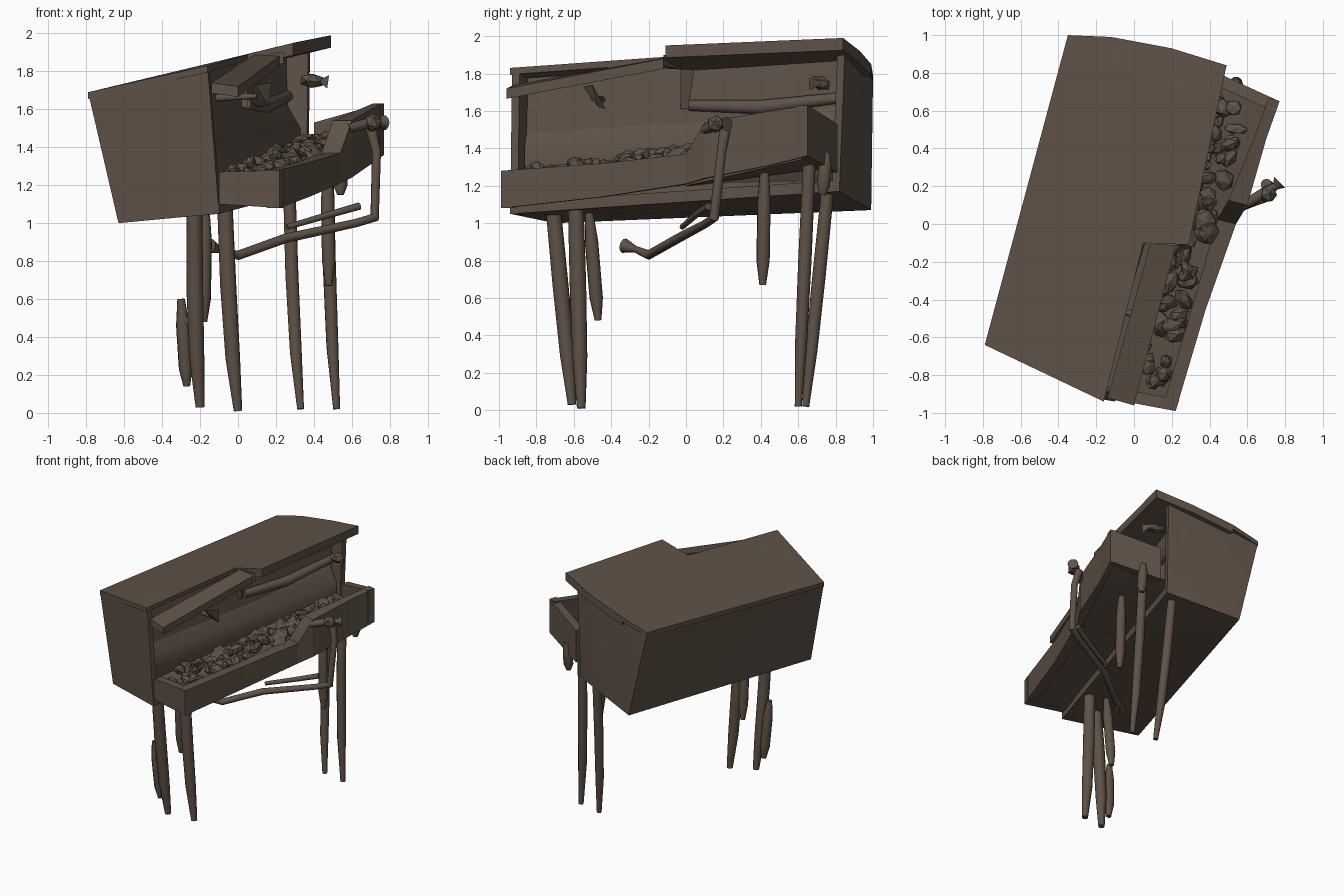
import bpy
import bmesh
import random
from math import radians
from mathutils import Vector

random.seed(4)

default_cube = bpy.data.objects.get("Cube")
if default_cube:
    bpy.data.objects.remove(default_cube, do_unlink=True)

# Single weathered wood colour
wood = bpy.data.materials.new("weathered_brown_wood")
wood.use_nodes = True
wood_colour = (.112, .083, .062, 1)
wood.diffuse_color = wood_colour
shader = wood.node_tree.nodes["Principled BSDF"]
shader.inputs["Base Color"].default_value = wood_colour
shader.inputs["Roughness"].default_value = .9


def select_only(obj):
    bpy.ops.object.select_all(action="DESELECT")
    obj.select_set(True)
    bpy.context.view_layer.objects.active = obj


def finish(obj):
    obj.data.materials.clear()
    obj.data.materials.append(wood)
    select_only(obj)
    bpy.ops.object.shade_smooth_by_angle(angle=radians(40))
    return obj


def solid(name, points, thickness=0):
    """Convex block around the points, optionally thickened downwards."""
    bm = bmesh.new()
    for point in points:
        bm.verts.new(point)
        if thickness:
            bm.verts.new(Vector(point) - Vector((0, 0, thickness)))
    hull = bmesh.ops.convex_hull(bm, input=bm.verts)
    loose = set(hull["geom_interior"]) | set(hull["geom_unused"])
    bmesh.ops.delete(bm, geom=[g for g in loose if isinstance(g, bmesh.types.BMVert)],
                     context="VERTS")
    bmesh.ops.recalc_face_normals(bm, faces=bm.faces)
    mesh = bpy.data.meshes.new(name)
    bm.to_mesh(mesh)
    bm.free()
    obj = bpy.data.objects.new(name, mesh)
    bpy.context.collection.objects.link(obj)
    return finish(obj)


def branch(name, points, radii):
    """Tapered rod through the points."""
    curve = bpy.data.curves.new(name, "CURVE")
    curve.dimensions = "3D"
    curve.bevel_depth = 1
    curve.bevel_resolution = 3
    curve.use_fill_caps = True
    spline = curve.splines.new("POLY")
    spline.points.add(len(points) - 1)
    for target, point, radius in zip(spline.points, points, radii):
        target.co = (*point, 1)
        target.radius = radius
    obj = bpy.data.objects.new(name, curve)
    bpy.context.collection.objects.link(obj)
    select_only(obj)
    bpy.ops.object.convert(target="MESH")
    return finish(bpy.context.view_layer.objects.active)


def lump(name, centre, size):
    """Irregular pebble."""
    bpy.ops.mesh.primitive_ico_sphere_add(subdivisions=1, radius=1, location=centre)
    obj = bpy.context.object
    obj.name = name
    obj.scale = size
    obj.rotation_euler = [random.uniform(-.6, .6) for axis in range(3)]
    return finish(obj)


# Cabinet corners, top and bottom, at the near and far ends
near_back_top = Vector((-.79, -.64, 1.69))
near_front_top = Vector((-.16, -.93, 1.82))
near_back_low = Vector((-.63, -.7, 1))
near_front_low = Vector((-.1, -.94, 1.05))
far_back_top = Vector((-.35, 1, 1.78))
far_front_top = Vector((.38, .85, 1.94))
far_back_low = Vector((-.18, .99, 1.07))
far_front_low = Vector((.37, .82, 1.17))
recess = .16

near_wall = [near_front_top, near_front_low,
             near_front_top.lerp(near_back_top, recess),
             near_front_low.lerp(near_back_low, recess)]
far_wall = [far_front_top, far_front_low,
            far_front_top.lerp(far_back_top, recess),
            far_front_low.lerp(far_back_low, recess)]

# Cabinet body with an open front framed by end walls and a floor
solid("cabinet_body", [near_back_top, near_back_low, far_back_top, far_back_low]
      + near_wall[2:] + far_wall[2:])
along = Vector((.01, .04, 0))
solid("near_end_wall", near_wall + [p + along for p in near_wall])
solid("far_end_wall", far_wall + [p - along for p in far_wall])
lift = Vector((0, 0, .06))
floor = [near_wall[1], near_wall[3], far_wall[1], far_wall[3]]
solid("cabinet_floor", floor + [p + lift for p in floor])

# Sloping roof, with a canopy projecting over the far half
ridge = [(.05, -.1, 1.89), (-.12, .99, 1.85)]
solid("roof", [near_back_top, near_front_top + Vector((0, -.01, .01)),
               (-.35, 1, 1.79)] + ridge, .035)
solid("roof_canopy", ridge + [(.29, -.11, 1.95), (.49, .84, 1.99), (.2, .93, 1.92)], .065)

# Fallen plank, post and folds of the inner wall
solid("loose_plank", [(-.14, -.92, 1.74), (0, -.96, 1.72), (.22, -.12, 1.88),
                      (.09, -.09, 1.89)], .055)
solid("plank_bracket", [(.05, -.1, 1.89), (.24, -.12, 1.9), (.06, -.02, 1.88)], .06)
solid("inner_post", [(-.02, -.02, 1.86), (.05, -.03, 1.86), (.02, .04, 1.86)], .25)
outward = Vector((.08, -.02, 0))
fold = []
for corner, height in [(near_wall[2] + along, 1.54), (far_wall[2] - along * 1.5, 1.64)]:
    high = Vector((corner.x, corner.y, height))
    low = high - Vector((0, 0, .14))
    fold += [high, low + outward, low - Vector((0, 0, .3)), low + outward - Vector((0, 0, .2))]
solid("inner_wall_fold", fold)
branch("upper_ledge", [(.04, .02, 1.63), (.15, .4, 1.62), (.26, .82, 1.67)],
       [.03, .04, .03])

# Trough stations: outer edge position, low height, rim height, rim width
stations = [
    (.22, -.99, 1.08, 1.28, .07),
    (.38, -.45, 1.14, 1.32, .07),
    (.54, 0, 1.21, 1.37, .1),
    (.6, .1, 1.24, 1.54, .1),
    (.7, .45, 1.31, 1.6, .06),
    (.77, .65, 1.36, 1.63, .06),
]


def wall_section(x, y, low, rim, width):
    return [(x, y, low), (x, y, rim), (x - width, y + width / 4, rim),
            (x - width, y + width / 4, low)]


for first, second in zip(stations, stations[1:]):
    solid("trough_front_wall", wall_section(*first) + wall_section(*second))

across = Vector((.02, .06, 0))
near_end = [Vector(p) for p in [(.22, -.99, 1.08), (.22, -.99, 1.28),
                                (-.1, -.93, 1.1), (-.1, -.93, 1.27)]]
far_end = [Vector(p) for p in [(.77, .65, 1.36), (.77, .65, 1.63),
                               (.42, .81, 1.27), (.42, .81, 1.53)]]
solid("trough_near_end", near_end + [p + across for p in near_end])
solid("trough_far_end", far_end + [p - across for p in far_end])
solid("trough_bed_near", [(.2, -.97, 1.2), (.5, 0, 1.32), (.06, .05, 1.32),
                          (-.2, -.85, 1.21)], .11)
solid("trough_bed_far", [(.5, 0, 1.32), (.72, .62, 1.46), (.28, .8, 1.42),
                         (.06, .05, 1.32)], .12)

# Rubble heaped in the trough
bed_start, bed_end = Vector((.06, -.84, 1.25)), Vector((.5, .64, 1.43))
sideways = Vector((.1, -.03, 0))
count = 90
for step in range(count):
    place = bed_start.lerp(bed_end, step / count) + sideways * random.uniform(-1.2, .9)
    place.z += random.uniform(-.02, .04)
    lump("rubble", place, [random.uniform(.03, .07), random.uniform(.03, .08),
                           random.uniform(.02, .05)])

# Small ornaments on the inner wall
lump("far_ornament", (.39, .72, 1.75), (.07, .06, .04))
solid("far_ornament_tail", [(.42, .7, 1.75), (.48, .66, 1.78), (.47, .66, 1.71),
                            (.44, .74, 1.75)])
solid("near_ornament", [(.09, -.55, 1.73), (.18, -.5, 1.74), (.1, -.43, 1.61),
                        (.06, -.47, 1.64), (.16, -.47, 1.62)])
branch("ornament_stalk", [(-.12, -.45, 1.66), (.1, -.5, 1.67)], [.02, .015])

# Four long legs, the far pair slimmer
leg_profile = [1, 1.05, .95, .55]
for name, top, foot, width in [
        ("near_back_leg", (-.23, -.71, 1.08), (-.2, -.61, .03), .042),
        ("near_front_leg", (-.07, -.59, 1.12), (0, -.56, .01), .042),
        ("far_back_leg", (.27, .76, 1.2), (.33, .64, .02), .034),
        ("far_front_leg", (.47, .66, 1.34), (.52, .6, .02), .034)]:
    top, foot = Vector(top), Vector(foot)
    bow = Vector((-.01, 0, 0))
    branch(name, [top, top.lerp(foot, .4) + bow, top.lerp(foot, .75) + bow, foot],
           [width * share for share in leg_profile])

# Broken hanging stakes
hang_radii = [.02, .036, .036, .018]
for name, top, tip in [
        ("near_hanging_stake", (-.17, -.52, 1.08), (-.18, -.47, .48)),
        ("loose_stake", (-.3, -.64, .6), (-.27, -.61, .14)),
        ("far_hanging_stake", (.47, .42, 1.32), (.48, .41, .67)),
        ("far_peg", (.54, .75, 1.38), (.54, .73, 1.15))]:
    top, tip = Vector(top), Vector(tip)
    branch(name, [top, top.lerp(tip, .3), top.lerp(tip, .8), tip], hang_radii)
branch("stake_tie", [(-.3, -.64, .5), (-.21, -.65, .45)], [.02, .02])

# Crank handle with a knob, a long rod and a flared tip
lump("crank_knob", (.71, .16, 1.53), (.05, .05, .05))
branch("crank_axle", [(.58, .1, 1.5), (.7, .17, 1.53), (.75, .2, 1.53), (.77, .22, 1.53)],
       [.025, .03, .02, .04])
branch("crank_arm", [(.7, .21, 1.5), (.73, .19, 1.38), (.72, .15, 1.03), (.62, .11, 1),
                     (.25, -.04, .92), (0, -.2, .83), (-.1, -.27, .86), (-.15, -.33, .88)],
       [.03, .025, .027, .022, .025, .025, .018, .04])
branch("crank_splint", [(.64, .12, 1.09), (.5, .06, 1.05), (.26, -.02, .98)],
       [.02, .018, .015])
